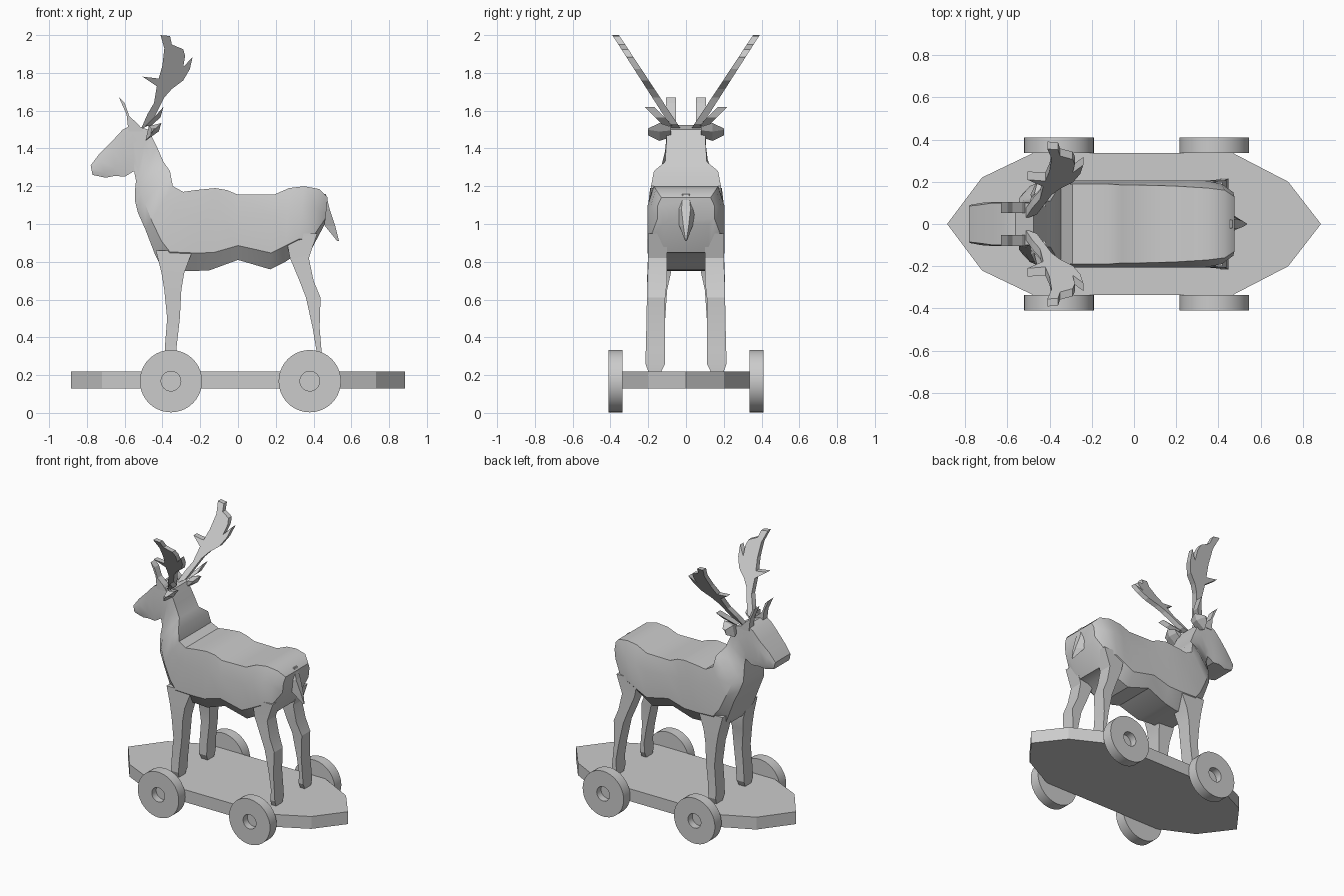
import bpy, bmesh, math
from mathutils import Vector

cube = bpy.data.objects.get("Cube")
if cube:
    bpy.data.objects.remove(cube, do_unlink=True)

grey = bpy.data.materials.new("plain grey")
grey.use_nodes = True
tone = (0.6, 0.6, 0.6, 1)
grey.diffuse_color = tone
grey.node_tree.nodes["Principled BSDF"].inputs["Base Color"].default_value = tone


def loft(name, rings, smooth=None):
    """Skin a list of closed rings and cap both ends."""
    bm = bmesh.new()
    rows = [[bm.verts.new(p) for p in ring] for ring in rings]
    n = len(rows[0])
    for a, b in zip(rows, rows[1:]):
        for i in range(n):
            j = (i + 1) % n
            bm.faces.new((a[i], a[j], b[j], b[i]))
    bm.faces.new(rows[0])
    bm.faces.new(rows[-1])
    bmesh.ops.recalc_face_normals(bm, faces=bm.faces)
    mesh = bpy.data.meshes.new(name)
    bm.to_mesh(mesh)
    bm.free()
    mesh.materials.append(grey)
    obj = bpy.data.objects.new(name, mesh)
    bpy.context.collection.objects.link(obj)
    if smooth:
        bpy.ops.object.select_all(action='DESELECT')
        obj.select_set(True)
        bpy.context.view_layer.objects.active = obj
        bpy.ops.object.shade_smooth_by_angle(angle=math.radians(smooth))
    return obj


def slab(name, outline, inner, outer):
    """Plate from an x-z outline; inner and outer give y at each height."""
    return loft(name, [[(x, f(z), z) for x, z in outline] for f in (inner, outer)])


# Platform with pointed ends
half = [(-.885, 0), (-.72, .22), (-.48, .335), (.47, .335), (.73, .2), (.885, 0)]
plan = half + [(x, -y) for x, y in half[-2:0:-1]]
loft("platform", [[(x, y, z) for x, y in plan] for z in (.13, .22)])

# Wheels with recessed hubs
for end, cx in (("front", -.355), ("rear", .38)):
    for side, s in (("left", 1), ("right", -1)):
        rings = [[(cx + r * math.cos(k * math.pi / 20), s * y, .168 + r * math.sin(k * math.pi / 20))
                  for k in range(40)]
                 for r, y in ((.165, .335), (.165, .41), (.052, .41), (.052, .36))]
        loft(f"{end}_wheel_{side}", rings, 30)

# Head, neck and torso: underside point, topside point, half widths (under, middle, top)
stations = [
    ((-.77, 1.26), (-.78, 1.31), (.085, .09, .085)),
    ((-.70, 1.245), (-.735, 1.37), (.09, .1, .09)),
    ((-.65, 1.255), (-.665, 1.44), (.1, .105, .1)),
    ((-.60, 1.25), (-.61, 1.50), (.1, .105, .1)),
    ((-.55, 1.28), (-.56, 1.525), (.1, .105, .1)),
    ((-.54, 1.23), (-.475, 1.50), (.1, .105, .1)),
    ((-.545, 1.18), (-.43, 1.41), (.11, .115, .105)),
    ((-.545, 1.12), (-.395, 1.33), (.12, .14, .11)),
    ((-.53, 1.06), (-.36, 1.28), (.14, .18, .17)),
    ((-.49, .97), (-.345, 1.20), (.15, .195, .185)),
    ((-.44, .84), (-.29, 1.17), (.15, .2, .19)),
    ((-.40, .76), (-.22, 1.18), (.13, .205, .19)),
    ((-.26, .75), (-.12, 1.19), (.12, .205, .19)),
    ((-.15, .755), (-.06, 1.18), (.14, .205, .185)),
    ((0, .81), (0, 1.155), (.15, .205, .185)),
    ((.17, .76), (.19, 1.155), (.14, .205, .18)),
    ((.25, .80), (.27, 1.19), (.13, .205, .175)),
    ((.31, .84), (.35, 1.20), (.12, .205, .17)),
    ((.38, .85), (.43, 1.185), (.12, .19, .16)),
    ((.46, 1.0), (.475, 1.14), (.12, .15, .13)),
]
rings = []
for under, top, (wu, wm, wt) in stations:
    b, t = Vector(under), Vector(top)
    side = [(w, b.lerp(t, f)) for w, f in ((wu, 0), (wm, .22), (wm, .7), (wt, 1))]
    rings.append([(p.x, w, p.y) for w, p in side] + [(p.x, -w, p.y) for w, p in reversed(side)])
loft("body", rings, 35)

# Legs: height, front x, back x, inner y, outer y
front = [(.86, -.435, -.24, .09, .2), (.74, -.405, -.285, .08, .205), (.65, -.39, -.30, .1, .207),
         (.5, -.375, -.308, .11, .208), (.35, -.387, -.325, .11, .21), (.26, -.39, -.33, .11, .215),
         (.22, -.385, -.335, .13, .2)]
rear = [(.95, .25, .42, .1, .2), (.82, .275, .375, .1, .2), (.7, .325, .4, .1, .205),
        (.61, .36, .437, .11, .207), (.45, .395, .432, .11, .21), (.33, .415, .442, .11, .213),
        (.26, .41, .447, .11, .215), (.22, .41, .447, .13, .2)]
for end, rows in (("front", front), ("rear", rear)):
    for side, s in (("left", 1), ("right", -1)):
        loft(f"{end}_leg_{side}", [[(a, s * i, z), (c, s * i, z), (c, s * o, z), (a, s * o, z)]
                                   for z, a, c, i, o in rows], 20)

# Tail
tail = [(1.16, .42, .465, .04), (1.08, .44, .485, .06), (.99, .46, .515, .035), (.91, .525, .535, .005)]
loft("tail", [[(a, -w, z), (a, w, z), (c, w * .4, z), (c, -w * .4, z)] for z, a, c, w in tail])

# Antlers, brow tines and ears
antler = [(-.515, 1.50), (-.48, 1.58), (-.445, 1.64), (-.43, 1.73), (-.505, 1.78), (-.42, 1.77),
          (-.40, 1.84), (-.39, 1.93), (-.41, 2.0), (-.36, 1.995), (-.35, 1.95), (-.29, 1.925),
          (-.28, 1.89), (-.29, 1.83), (-.24, 1.885), (-.255, 1.82), (-.29, 1.76), (-.35, 1.715),
          (-.39, 1.67), (-.42, 1.61), (-.46, 1.53)]
low_tine = [(-.49, 1.52), (-.43, 1.58), (-.395, 1.62), (-.41, 1.565), (-.46, 1.52)]
brow = [(-.58, 1.49), (-.59, 1.58), (-.63, 1.67), (-.60, 1.64), (-.575, 1.57), (-.53, 1.53), (-.50, 1.49)]
for side, s in (("left", 1), ("right", -1)):
    slab(f"antler_{side}", antler, lambda z: s * (.025 + .66 * (z - 1.5)), lambda z: s * (.07 + .64 * (z - 1.5)))
    slab(f"lower_tine_{side}", low_tine, lambda z: s * (.05 + 1.0 * (z - 1.5)), lambda z: s * (.1 + 1.0 * (z - 1.5)))
    slab(f"brow_tine_{side}", brow, lambda z: s * .053, lambda z: s * .105)
    ear = [(.08, .02, .015), (.14, .035, .035), (.2, .006, .006)]
    loft(f"ear_{side}", [[(-.455 - a, s * y, 1.475 - h), (-.455 + a, s * y, 1.50 - h * .3),
                          (-.44 + a, s * y, 1.50 + h), (-.455 - a * .5, s * y, 1.50 + h * .5)]
                         for y, a, h in ear])
